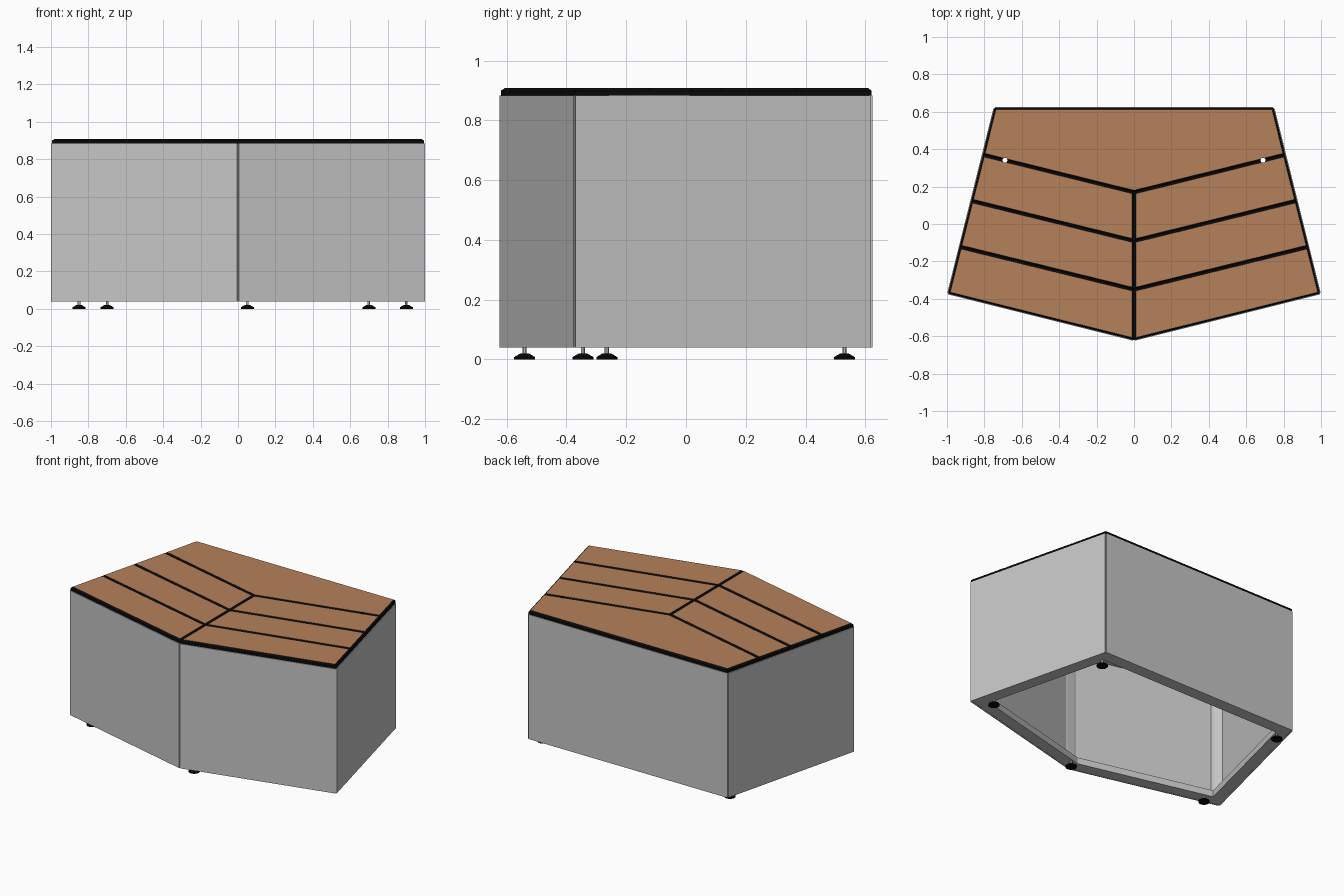
import bpy, bmesh, math
from mathutils import Vector

if "Cube" in bpy.data.objects:
    bpy.data.objects.remove(bpy.data.objects["Cube"])


def material(name, rgb):
    m = bpy.data.materials.new(name)
    m.diffuse_color = (*rgb, 1)
    m.use_nodes = True
    m.node_tree.nodes["Principled BSDF"].inputs["Base Color"].default_value = m.diffuse_color
    return m


GREY = material("light grey metal", (0.56, 0.56, 0.56))
WOOD = material("brown wood", (0.47, 0.22, 0.105))
BLACK = material("black", (0.003, 0.003, 0.003))


def inset(poly, d):
    """Offset a counter-clockwise polygon inwards by d."""
    out = []
    n = len(poly)
    for i in range(n):
        p = Vector(poly[i])
        e1 = (p - Vector(poly[i - 1])).normalized()
        e2 = (Vector(poly[(i + 1) % n]) - p).normalized()
        n1, n2 = Vector((-e1.y, e1.x)), Vector((-e2.y, e2.x))
        out.append(p + (n1 + n2) * d / (1 + n1.dot(n2)))
    return out


def finish(bm, name, mats):
    bmesh.ops.recalc_face_normals(bm, faces=bm.faces)
    me = bpy.data.meshes.new(name)
    bm.to_mesh(me)
    bm.free()
    ob = bpy.data.objects.new(name, me)
    bpy.context.collection.objects.link(ob)
    for m in mats:
        me.materials.append(m)
    return ob


def loft(name, levels, mats, closed_loop=False, top_index=0):
    """Skin equal-length outlines [(points, z)...]; cap the ends or close into a ring."""
    bm = bmesh.new()
    loops = [[bm.verts.new((p[0], p[1], z)) for p in pts] for pts, z in levels]
    pairs = list(zip(loops, loops[1:]))
    if closed_loop:
        pairs.append((loops[-1], loops[0]))
    for a, b in pairs:
        for i in range(len(a)):
            j = (i + 1) % len(a)
            bm.faces.new((a[i], a[j], b[j], b[i]))
    if not closed_loop:
        bm.faces.new(loops[0][::-1])
        bm.faces.new(loops[-1]).material_index = top_index
    return finish(bm, name, mats)


def circle(x, y, r, n=24):
    return [(x + r * math.cos(2 * math.pi * i / n), y + r * math.sin(2 * math.pi * i / n))
            for i in range(n)]


Z0, Z1 = 0.04, 0.883
OUT = [Vector(p) for p in ((0, -.625), (1, -.375), (.75, .625), (-.75, .625), (-1, -.375))]
INNER = inset(OUT, 0.012)
NAMES = ["front_right", "right", "back", "left", "front_left"]

# Side panels with narrow corner seams
for i, n in enumerate(NAMES):
    p, q = OUT[i], OUT[(i + 1) % 5]
    d = (q - p).normalized() * 0.006
    loft(n + "_panel", [([p + d, q - d, INNER[(i + 1) % 5], INNER[i]], Z0),
                        ([p + d, q - d, INNER[(i + 1) % 5], INNER[i]], Z1)], [GREY])

# Corner posts inside the shell
POST = inset(OUT, 0.006)
for i in range(5):
    c = POST[i]
    a = (POST[(i + 1) % 5] - c).normalized() * 0.06
    b = (POST[i - 1] - c).normalized() * 0.06
    pts = [c, c + a, c + a * 0.8 + b * 0.4, c + a * 0.4 + b * 0.8, c + b]
    loft("corner_post_%d" % i, [(pts, Z0 + .003), (pts, Z1 - .003)], [GREY])

# Bottom and top frame rails
RAIL_IN = inset(OUT, 0.085)
for name, a, b in (("bottom_rail", Z0 + .001, Z0 + .045), ("top_rail", Z1 - .04, Z1)):
    loft(name, [(INNER, a), (INNER, b), (RAIL_IN, b), (RAIL_IN, a)], [GREY], True)


# Top planks: black edged boards with a chamfer and a wooden face
def plank(name, pts):
    low, high = inset(pts, 0.0), inset(pts, 0.010)
    return loft(name, [(low, Z1), (low, 0.899), (high, 0.908)], [BLACK, WOOD], top_index=1)


MID = [0.17, -0.09, -0.35, -0.62]
SIDE = [(0.808, 0.37), (0.870, 0.124), (0.932, -0.122), (0.994, -0.372)]
planks = [plank("back_plank", [(0, MID[0]), SIDE[0], (.746, .621), (-.746, .621),
                               (-SIDE[0][0], SIDE[0][1])])]
for r in range(3):
    pts = [(0, MID[r + 1]), SIDE[r + 1], SIDE[r], (0, MID[r])]
    planks.append(plank("right_plank_%d" % r, pts))
    planks.append(plank("left_plank_%d" % r, [(-x, y) for x, y in reversed(pts)]))

# Finger holes through the hinge seam of the back plank
for x in (-0.69, 0.69):
    c = circle(x, 0.341, 0.013)
    cutter = loft("hole_cutter", [(c, 0.8), (c, 1.0)], [BLACK])
    cutter.hide_render = True
    for ob in planks[:3]:
        if ob.name.startswith("left") and x > 0 or ob.name.startswith("right") and x < 0:
            continue
        m = ob.modifiers.new("hole", 'BOOLEAN')
        m.operation, m.object, m.solver = 'DIFFERENCE', cutter, 'EXACT'
        bpy.context.view_layer.objects.active = ob
        bpy.ops.object.modifier_apply(modifier=m.name)
    bpy.data.objects.remove(cutter)

# Levelling feet: black pads on metal stems
for i, (x, y) in enumerate([(.05, -.54), (.90, -.265), (.70, .53), (-.70, .53), (-.85, -.345)]):
    prof = [(0.035, 0), (0.035, 0.008), (0.018, 0.018), (0.014, 0.02)]
    pad = loft("foot_pad_%d" % i, [(circle(x, y, r), z) for r, z in prof], [BLACK])
    stem = loft("foot_stem_%d" % i, [(circle(x, y, .007, 12), .018), (circle(x, y, .007, 12), .05)],
                [GREY])
    for ob in (pad, stem):
        bpy.ops.object.select_all(action='DESELECT')
        ob.select_set(True)
        bpy.context.view_layer.objects.active = ob
        bpy.ops.object.shade_smooth_by_angle()
